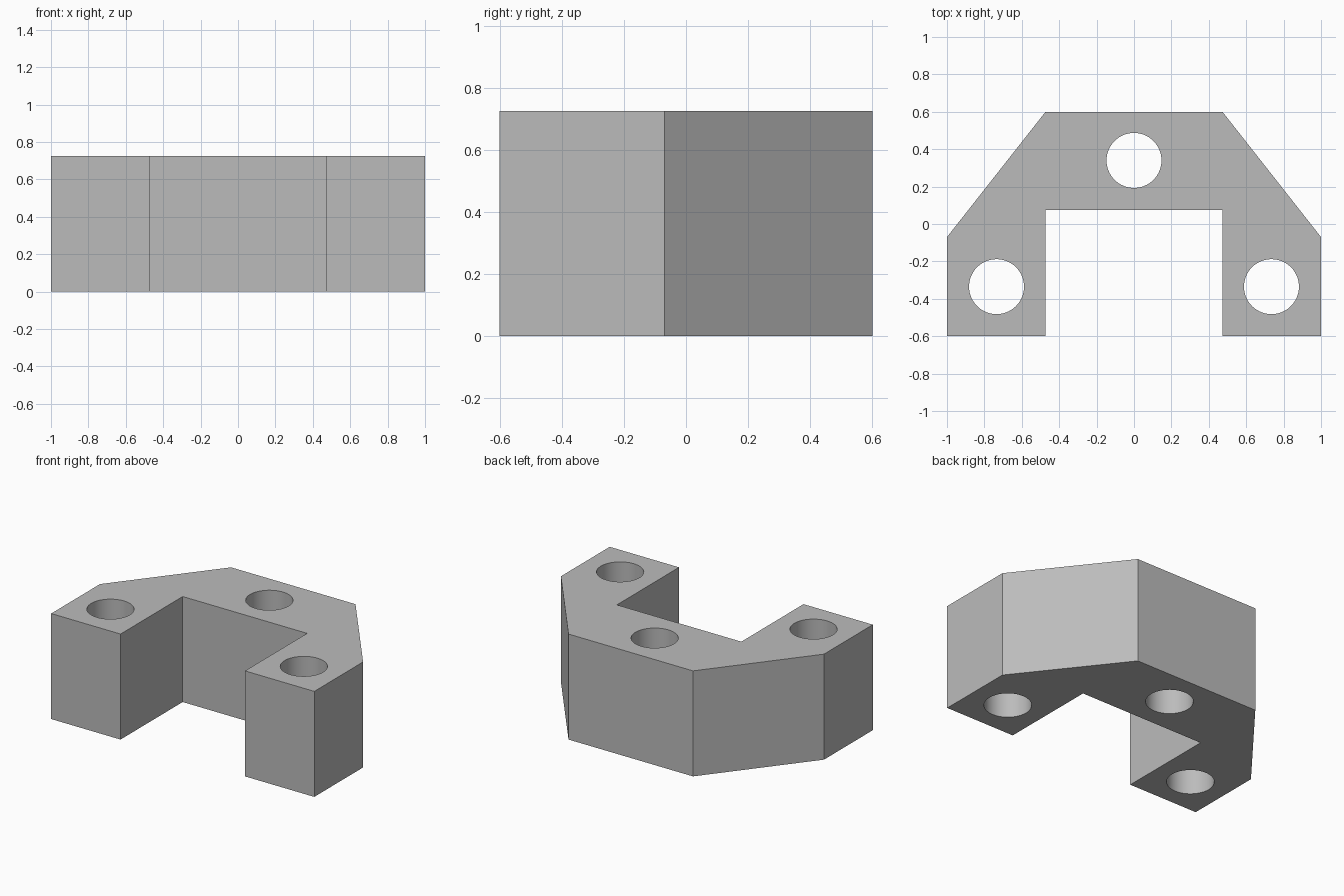
import bpy, bmesh
from math import radians

default = bpy.data.objects.get("Cube")
if default:
    bpy.data.objects.remove(default, do_unlink=True)

HEIGHT = 0.725
HOLE_RADIUS = 0.147

grey = bpy.data.materials.new("light_grey")
grey.use_nodes = True
colour = (0.5, 0.5, 0.5, 1)
grey.diffuse_color = colour
grey.node_tree.nodes["Principled BSDF"].inputs["Base Color"].default_value = colour

# Bracket body: half outline mirrored across x, then extruded up
half = [(0.473, 0.075), (0.473, -0.6), (1, -0.6), (1, -0.07), (0.473, 0.6)]
outline = half + [(-x, y) for x, y in reversed(half)]
bm = bmesh.new()
base = bm.faces.new([bm.verts.new((x, y, 0)) for x, y in outline])
top = bmesh.ops.extrude_face_region(bm, geom=[base])["geom"]
bmesh.ops.translate(bm, vec=(0, 0, HEIGHT),
                    verts=[v for v in top if isinstance(v, bmesh.types.BMVert)])
bmesh.ops.recalc_face_normals(bm, faces=bm.faces)
mesh = bpy.data.meshes.new("bracket")
bm.to_mesh(mesh)
bm.free()
bracket = bpy.data.objects.new("bracket", mesh)
bpy.context.collection.objects.link(bracket)
mesh.materials.append(grey)


# Round through holes, one in the bridge and one in each arm
def drill(x, y):
    bpy.ops.mesh.primitive_cylinder_add(vertices=64, radius=HOLE_RADIUS,
                                        depth=HEIGHT * 2, location=(x, y, HEIGHT / 2))
    cutter = bpy.context.object
    cutter.name = "hole_cutter"
    cutter.hide_render = True
    cutter.data.materials.append(grey)
    cut = bracket.modifiers.new("hole", "BOOLEAN")
    cut.operation = "DIFFERENCE"
    cut.solver = "EXACT"
    cut.object = cutter
    bpy.context.view_layer.objects.active = bracket
    bpy.ops.object.modifier_apply(modifier=cut.name)
    bpy.data.objects.remove(cutter, do_unlink=True)


for position in [(0, 0.34), (0.735, -0.335), (-0.735, -0.335)]:
    drill(*position)

# Smooth hole walls, sharp body edges
bpy.ops.object.select_all(action="DESELECT")
bracket.select_set(True)
bpy.context.view_layer.objects.active = bracket
bpy.ops.object.shade_smooth_by_angle(angle=radians(30))
